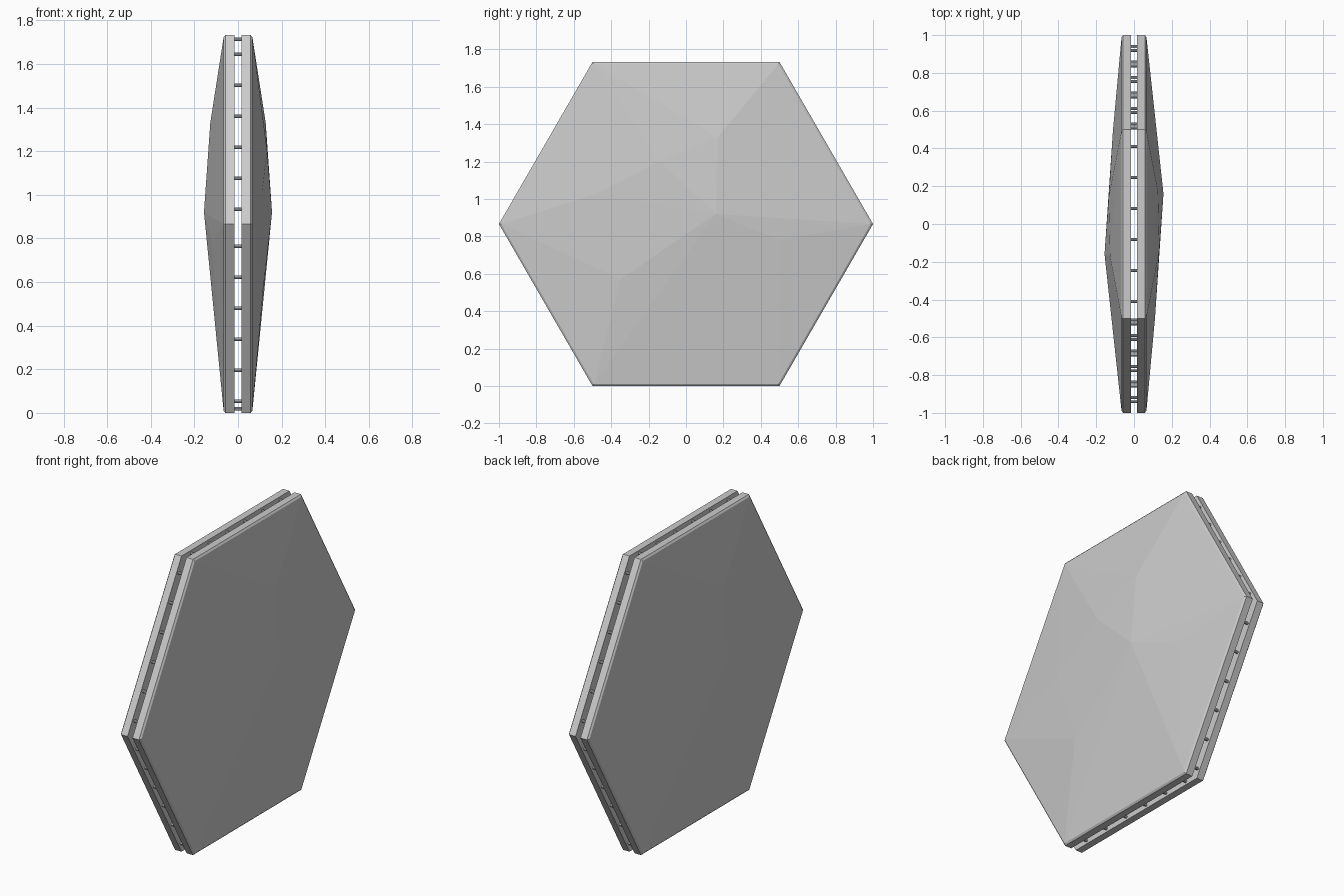
import bpy, bmesh, math
from mathutils import Matrix, Vector

if "Cube" in bpy.data.objects:
    bpy.data.objects.remove(bpy.data.objects["Cube"], do_unlink=True)

APOTHEM = math.sqrt(3) / 2
GAP, RIM, FACE = 0.016, 0.058, 0.066     # distances from the mid plane

grey = bpy.data.materials.new("light_grey")
grey.use_nodes = True
grey.diffuse_color = (0.6, 0.6, 0.6, 1)
grey.node_tree.nodes["Principled BSDF"].inputs["Base Color"].default_value = (0.6, 0.6, 0.6, 1)


def finish(name, bm):
    bmesh.ops.recalc_face_normals(bm, faces=bm.faces)
    mesh = bpy.data.meshes.new(name)
    bm.to_mesh(mesh)
    bm.free()
    mesh.materials.append(grey)
    obj = bpy.data.objects.new(name, mesh)
    bpy.context.collection.objects.link(obj)
    return obj


def hexagon(x, radius):
    return [Vector((x, radius * math.cos(k * math.pi / 3),
                    APOTHEM + radius * math.sin(k * math.pi / 3))) for k in range(6)]


# Faceted outer face: off-centre peak and the ridge points around it
RIDGE = [(0.156, 0.16, 0.92), (0.127, 0.17, 1.33), (0.134, -0.14, 1.20),
         (0.111, -0.50, 1.02), (0.116, -0.35, 0.57), (0.117, 0.50, 0.78)]


def plate(name, turn):
    # Hexagonal slab with chamfered rim and shallow faceted dome
    bm = bmesh.new()
    points = hexagon(GAP, 1) + hexagon(RIM, 1) + hexagon(FACE, 0.988)
    for p in points + [Vector(r) for r in RIDGE]:
        bm.verts.new(p)
    bmesh.ops.convex_hull(bm, input=bm.verts)
    bmesh.ops.dissolve_limit(bm, angle_limit=0.002, verts=bm.verts, edges=bm.edges)
    bm.transform(Matrix.Rotation(turn, 4, 'Z'))
    finish(name, bm)


plate("left_plate", 0)
plate("right_plate", math.pi)

# Spacer pins bridging the gap, six along each side
bm = bmesh.new()
corners = hexagon(0, 1)
middle = Vector((0, 0, APOTHEM))
for k in range(6):
    a, b = corners[k], corners[(k + 1) % 6]
    centre = (a + b) / 2
    inward = (middle - centre).normalized() * 0.019
    along = (b - a).normalized()
    slide = {3: 0.04, 5: -0.04}.get(k, 0)
    for i in range(6):
        p = centre + inward + along * ((i - 2.5) * 0.164 + slide)
        bmesh.ops.create_cone(bm, cap_ends=True, segments=8, radius1=0.008, radius2=0.008,
                              depth=2 * GAP + 0.004,
                              matrix=Matrix.Translation(p) @ Matrix.Rotation(math.pi / 2, 4, 'Y'))
finish("spacer_pins", bm)
